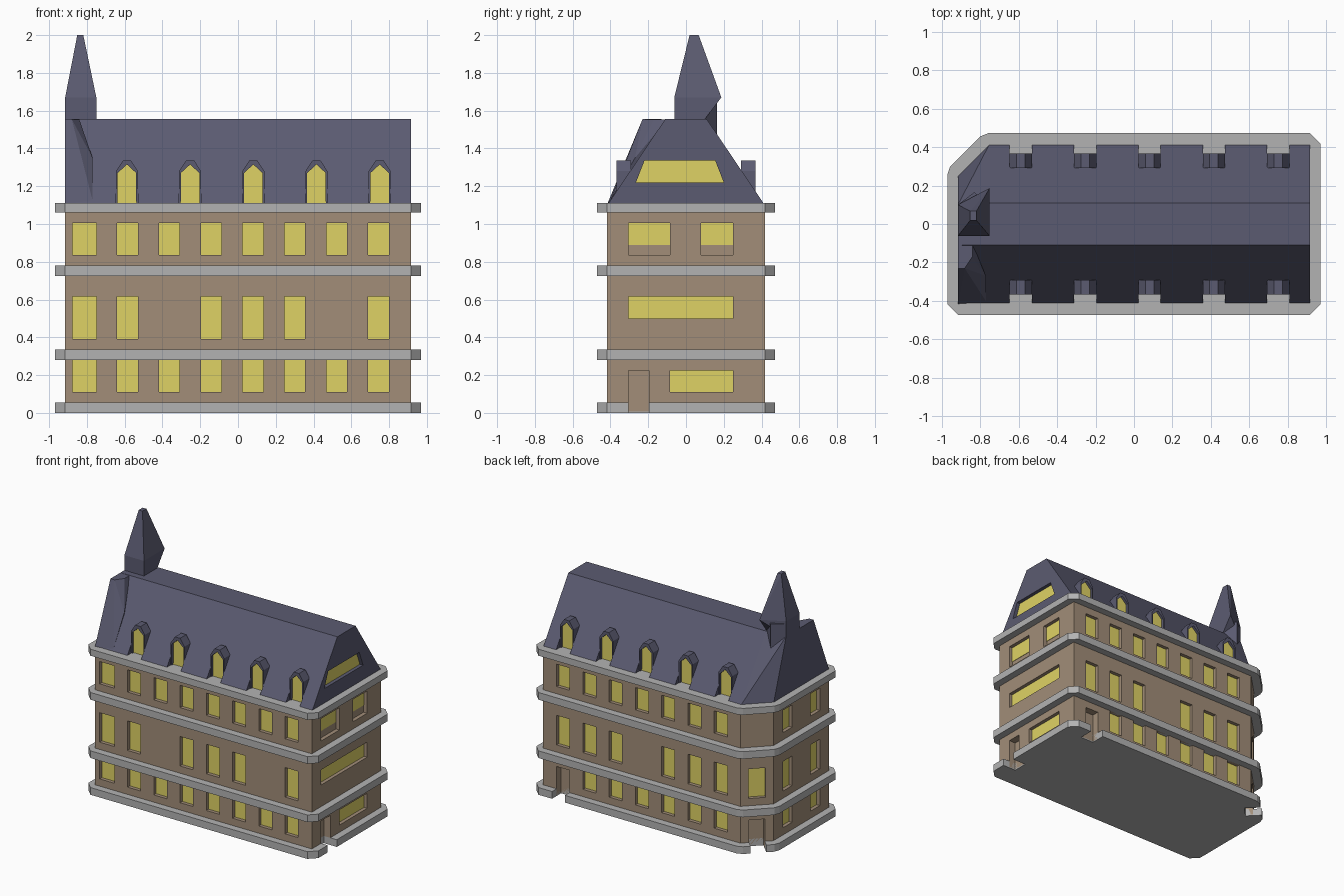
import bpy, bmesh
from mathutils import Vector

if "Cube" in bpy.data.objects:
    bpy.data.objects.remove(bpy.data.objects["Cube"])

def material(name, rgb):
    m = bpy.data.materials.new(name)
    m.diffuse_color = (*rgb, 1)
    m.use_nodes = True
    m.node_tree.nodes["Principled BSDF"].inputs["Base Color"].default_value = m.diffuse_color
    return m

BROWN = material("brown_wall", (0.36, 0.27, 0.19))
SLATE = material("slate_roof", (0.105, 0.105, 0.165))
YELLOW = material("yellow_window", (0.74, 0.65, 0.13))
GREY = material("grey_stone", (0.45, 0.45, 0.45))

def finish(bm, name, mat=None):
    bmesh.ops.recalc_face_normals(bm, faces=bm.faces)
    me = bpy.data.meshes.new(name)
    bm.to_mesh(me)
    bm.free()
    ob = bpy.data.objects.new(name, me)
    bpy.context.collection.objects.link(ob)
    if mat:
        me.materials.append(mat)
    return ob

def loft(bm, a, b):
    """Closed prism between two matching loops."""
    va, vb = [bm.verts.new(p) for p in a], [bm.verts.new(p) for p in b]
    bm.faces.new(va)
    bm.faces.new(vb[::-1])
    for i in range(len(va)):
        j = (i + 1) % len(va)
        bm.faces.new((va[i], va[j], vb[j], vb[i]))

def plan_prism(name, pts, z0, z1, mat):
    bm = bmesh.new()
    loft(bm, [(x, y, z0) for x, y in pts], [(x, y, z1) for x, y in pts])
    return finish(bm, name, mat)

def hull(name, pts, mat):
    bm = bmesh.new()
    vs = [bm.verts.new(p) for p in pts]
    r = bmesh.ops.convex_hull(bm, input=vs)
    junk = set(r["geom_interior"]) | set(r["geom_unused"])
    bmesh.ops.delete(bm, geom=[v for v in junk if isinstance(v, bmesh.types.BMVert)], context='VERTS')
    bmesh.ops.dissolve_limit(bm, angle_limit=0.01, verts=bm.verts, edges=bm.edges)
    return finish(bm, name, mat)

def cut(ob, cutter):
    m = ob.modifiers.new("openings", 'BOOLEAN')
    m.operation, m.solver, m.object = 'DIFFERENCE', 'EXACT', cutter
    bpy.context.view_layer.objects.active = ob
    bpy.ops.object.modifier_apply(modifier=m.name)

# Each wall face: origin, direction along the wall, outward normal
X, Y, S = 0.915, 0.417, 0.7071
FACES = {
    "front": ((0, -Y), (1, 0), (0, -1)),
    "back": ((0, Y), (1, 0), (0, 1)),
    "right": ((X, 0), (0, 1), (1, 0)),
    "left": ((-X, 0), (0, 1), (-1, 0)),
    "corner": ((-X + 0.0825, Y - 0.0825), (S, S), (-S, S)),
}

def on_face(bm, face, pts, d0, d1):
    o, u, n = (Vector(v) for v in FACES[face])
    def loop(d):
        return [(*(o + u * s + n * d), z) for s, z in pts]
    loft(bm, loop(d0), loop(d1))

def rect(a, b, z0, z1):
    return [(a, z0), (b, z0), (b, z1), (a, z1)]

# Walls and stone bands
walls = plan_prism("walls", [(-X, -Y), (X, -Y), (X, Y), (-X + .165, Y), (-X, Y - .165)], 0.008, 1.09, BROWN)
bx, by, c = 0.97, 0.472, 0.055
ring = [(-bx, -by + c), (-bx + c, -by), (bx - c, -by), (bx, -by + c), (bx, by - c),
        (bx - c, by), (-.757, by), (-.80, .455), (-.955, .30), (-bx, .257)]
bands = [plan_prism("stone_band", ring, z0, z0 + h, GREY)
         for z0, h in ((0, .055), (.28, .055), (.725, .055), (1.06, .05))]

# Windows: (face, start, end, bottom of opening, bottom of pane, top)
FLOORS = ((.11, .28), (.39, .615), (.835, 1.005))
COLS = [(-.875, -.75)] + [(-.64 + .2215 * i, -.53 + .2215 * i) for i in range(7)]
skip = {("front", 1): (2, 6), ("back", 0): (0, 7), ("back", 1): (0, 4), ("back", 2): (0,)}
windows = []
for f, (z0, z1) in enumerate(FLOORS):
    for face in ("front", "back"):
        windows += [(face, a, b, z0, z0, z1) for i, (a, b) in enumerate(COLS)
                    if i not in skip.get((face, f), ())]
    windows += [("left", a, a + .11, z0, z0, z1) for a in (-.305, .03)]
windows += [("corner", -.06, .06, .39, .39, .615),
            ("right", -.085, .25, .11, .11, .225), ("right", -.305, .25, .5, .5, .615),
            ("right", -.305, -.085, .835, .89, 1.005), ("right", .08, .25, .835, .89, 1.005)]
openings, panes = bmesh.new(), bmesh.new()
for face, a, b, zo, zp, z1 in windows:
    on_face(openings, face, rect(a, b, zo, z1), .02, -.03)
    on_face(panes, face, rect(a, b, zp, z1), -.027, -.035)
# Door recesses, also cut through the base band
doors = bmesh.new()
for face, a, b in (("right", -.305, -.195), ("back", .69, .80), ("corner", -.055, .055)):
    on_face(doors, face, rect(a, b, -.02, .225), .1, -.055)
window_cutter = finish(openings, "window_cutter")
door_cutter = finish(doors, "door_cutter")
cut(walls, window_cutter)
cut(walls, door_cutter)
cut(bands[0], door_cutter)

# Main roof: flat ridge with a sloped corner at the back left
roof = hull("roof", [(X, -Y, 1.1), (X, Y, 1.1), (X, -.11, 1.555), (X, .11, 1.555),
                     (-X, -Y, 1.1), (-X, -.11, 1.555), (-X, Y - .165, 1.1),
                     (-X, .1, 1.555), (-X + .165, Y, 1.1), (-X + .165, .11, 1.555)], SLATE)
# Steeper front shoulder at the left gable
hull("roof_shoulder", [(-X, -Y, 1.105), (-X, -.23, 1.555), (-X, 0, 1.554), (-.88, -.23, 1.555),
                       (-.84, -.17, 1.553), (-.84, -.1, 1.553), (-X, 0, 1.12),
                       (-.77, -.27, 1.35), (-.77, -.40, 1.125)], SLATE)

# Dormers on both slopes, plus the gable-end window
notches, hoods = bmesh.new(), bmesh.new()
for face in ("front", "back"):
    for i in range(5):
        x = -.588 + .3345 * i
        def gable(w, zb, zs, zt):
            return [(x - w, zb), (x + w, zb), (x + w, zs), (x, zt), (x - w, zs)]
        on_face(notches, face, gable(.05, 1.05, 1.27, 1.315), .1, -.075)
        on_face(notches, face, rect(x - .058, x + .058, 1.05, 1.19), .1, -.055)
        on_face(panes, face, gable(.05, 1.1, 1.27, 1.315), -.07, -.08)
        # Hood as an open arch around the window
        inner = [(x - .049, 1.12), (x - .049, 1.27), (x, 1.315), (x + .049, 1.27), (x + .049, 1.12)]
        outer = [(x - .058, 1.12), (x - .058, 1.28), (x - .022, 1.335), (x + .022, 1.335),
                 (x + .058, 1.28), (x + .058, 1.12)]
        on_face(hoods, face, outer + inner[::-1], -.05, -.125)
trapezoid = [(-.265, 1.22), (.20, 1.22), (.155, 1.335), (-.22, 1.335)]
on_face(notches, "right", trapezoid, .05, -.03)
on_face(panes, "right", trapezoid, -.027, -.035)
roof_cutter = finish(notches, "roof_cutter")
m = roof.modifiers.new("notches", 'BOOLEAN')
m.operation, m.solver, m.object, m.use_self = 'DIFFERENCE', 'EXACT', roof_cutter, True
bpy.context.view_layer.objects.active = roof
bpy.ops.object.modifier_apply(modifier=m.name)
finish(hoods, "dormer_hoods", SLATE)
finish(panes, "window_panes", YELLOW)
for ob in (window_cutter, door_cutter, roof_cutter):
    bpy.data.objects.remove(ob)

# Spire: turret body under a tapered cap
body = [(-X, -.06), (-.75, -.06), (-.75, .10), (-.83, .165), (-X, .10)]
plan_prism("turret_body", body, 1.34, 1.65, SLATE)
cap = [(-X, -.062), (-.75, -.062), (-.75, .187), (-X, .10)]
hull("spire", [(x, y, 1.67) for x, y in cap]
     + [(x, y, 1.555) for x, y in [(-X, -.062), (-.75, -.062), (-.75, .10), (-X, .10)]]
     + [(-.835 + sx * .016, .043 + sy * .024, 2.0) for sx in (-1, 1) for sy in (-1, 1)], SLATE)
